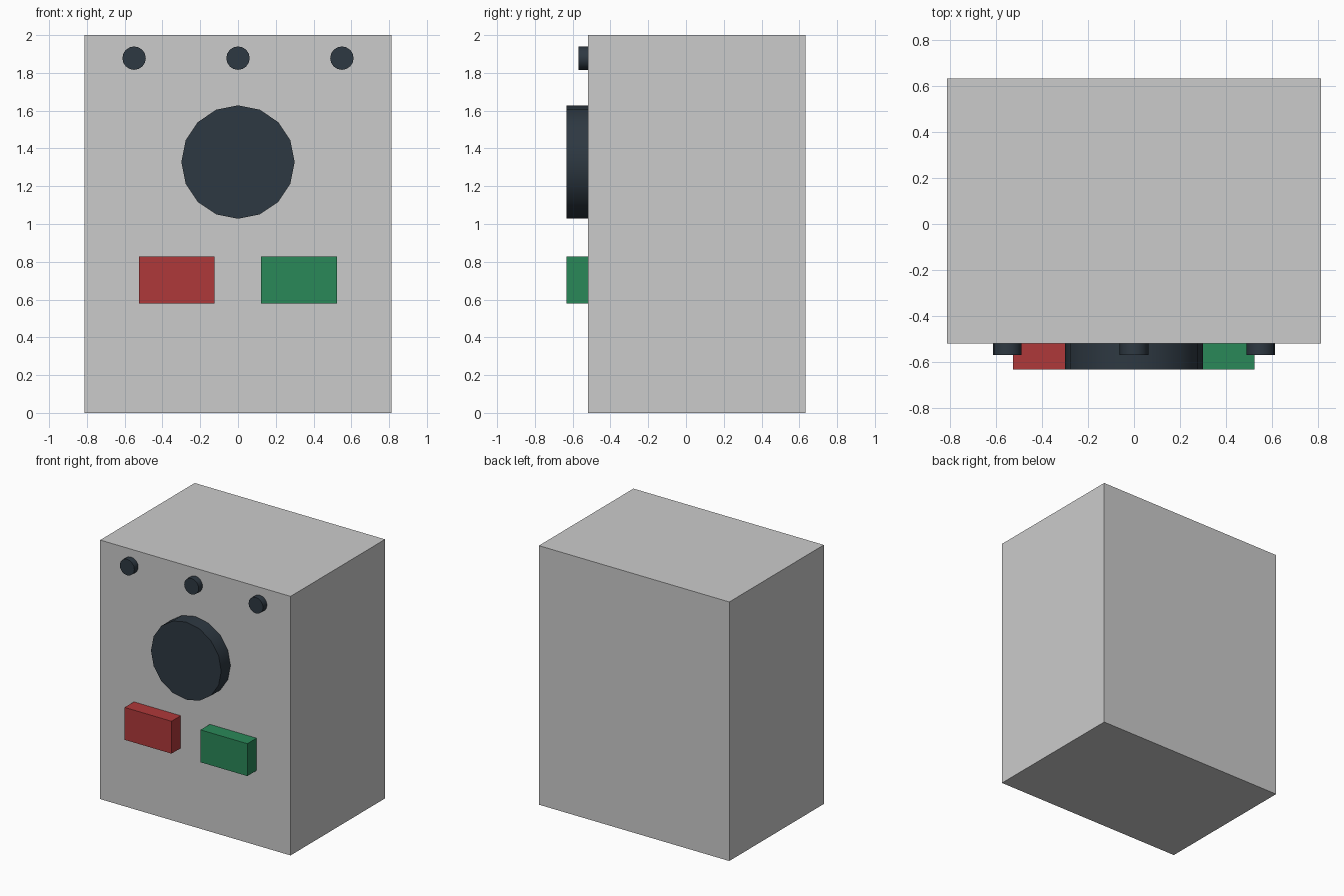
import bpy
from math import radians

if "Cube" in bpy.data.objects:
    bpy.data.objects.remove(bpy.data.objects["Cube"])

FRONT = -0.52  # y of the front panel


def material(name, rgb):
    mat = bpy.data.materials.new(name)
    mat.diffuse_color = (*rgb, 1)
    mat.use_nodes = True
    mat.node_tree.nodes["Principled BSDF"].inputs["Base Color"].default_value = mat.diffuse_color
    return mat


def finish(name, mat):
    obj = bpy.context.object
    obj.name = name
    if mat:
        obj.data.materials.append(mat)
    return obj


def box(name, lo, hi, mat=None):
    centre = [(a + b) / 2 for a, b in zip(lo, hi)]
    bpy.ops.mesh.primitive_cube_add(size=1, location=centre)
    bpy.context.object.scale = [b - a for a, b in zip(lo, hi)]
    bpy.ops.object.transform_apply(location=False, rotation=False, scale=True)
    return finish(name, mat)


def disc(name, x, z, radius, depth, mat):
    bpy.ops.mesh.primitive_cylinder_add(
        vertices=16, radius=radius, depth=depth,
        location=(x, FRONT - depth / 2, z), rotation=(radians(90), 0, 0))
    bpy.ops.object.shade_smooth_by_angle(angle=radians(30))
    return finish(name, mat)


dark = material("dark", (0.027, 0.04, 0.054))
red = material("red", (0.43, 0.04, 0.042))
green = material("green", (0.023, 0.246, 0.098))

# Housing
box("housing", (-0.813, FRONT, 0), (0.813, 0.633, 2))

# Large round dial
disc("dial", 0, 1.328, 0.3, 0.113, dark)

# Row of small knobs along the top
for side, x in (("left", -0.55), ("middle", 0), ("right", 0.55)):
    disc(f"{side}_knob", x, 1.878, 0.062, 0.048, dark)

# Push buttons
for name, x, mat in (("red_button", -0.325, red), ("green_button", 0.323, green)):
    box(name, (x - 0.2, FRONT - 0.113, 0.578), (x + 0.2, FRONT, 0.828), mat)
